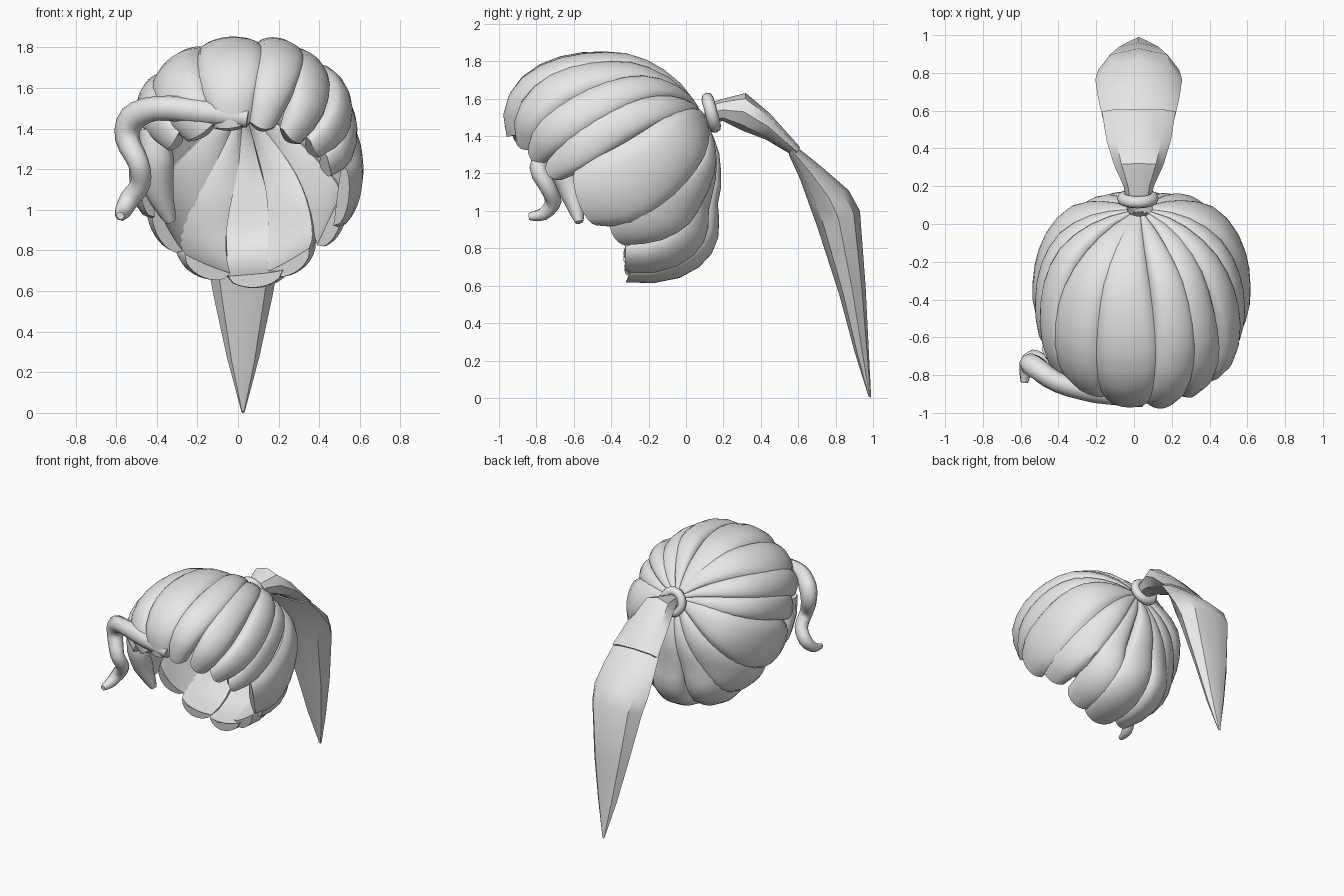
import bpy, bmesh, math
from mathutils import Vector

if "Cube" in bpy.data.objects:
    bpy.data.objects.remove(bpy.data.objects["Cube"])

hair = bpy.data.materials.new("hair grey")
hair.diffuse_color = (0.8, 0.8, 0.8, 1)
hair.use_nodes = True
hair.node_tree.nodes["Principled BSDF"].inputs["Base Color"].default_value = hair.diffuse_color

CENTRE = Vector((0.03, -0.38, 1.3))
AXIS = Vector((0, 0.91, 0.42))      # from the head centre to the hair tie
UP = Vector((0, -0.42, 0.91))
SIDE = Vector((1, 0, 0))


def loft(name, rings, angle=40):
    """Join closed rings of points into a capped solid."""
    bm = bmesh.new()
    rows = [[bm.verts.new(p) for p in ring] for ring in rings]
    n = len(rows[0])
    for a, b in zip(rows, rows[1:]):
        for i in range(n):
            j = (i + 1) % n
            bm.faces.new((a[i], a[j], b[j], b[i]))
    bm.faces.new(rows[0])
    bm.faces.new(rows[-1])
    bmesh.ops.recalc_face_normals(bm, faces=bm.faces)
    mesh = bpy.data.meshes.new(name)
    bm.to_mesh(mesh)
    bm.free()
    mesh.materials.append(hair)
    ob = bpy.data.objects.new(name, mesh)
    bpy.context.collection.objects.link(ob)
    bpy.ops.object.select_all(action='DESELECT')
    ob.select_set(True)
    bpy.context.view_layer.objects.active = ob
    bpy.ops.object.shade_smooth_by_angle(angle=math.radians(angle))
    return ob


def head_radius(d):
    """Distance from the head centre to a rounded egg in direction d."""
    size = (0.525, 0.54, 0.52 if d.z > 0 else 0.675)
    return sum(abs(c / s) ** 2.25 for c, s in zip(d, size)) ** (-1 / 2.25)


def lean(p):
    """Push the crown and fringe forward and fill out the nape."""
    t = min(1, max(0, (p.z - 1.3) / 0.45))
    y = p.y - 0.07 * t
    if y < CENTRE.y:
        y = CENTRE.y + (y - CENTRE.y) * (1 + 0.05 * min(1, 3 * t))
    else:
        y += (y - CENTRE.y) * 0.36 * max(0, min(1, (1.02 - p.z) / 0.38))
    return Vector((p.x, y, p.z))


def lock(name, phi0, phi1, end, lift):
    """A puffy lock combed from the tie over the head to angle end."""
    mid, half = (phi0 + phi1) / 2, (phi1 - phi0) / 2
    rows, cols = 13, 10
    rings = []
    for r in range(rows):
        t = r / (rows - 1)
        swell = min(1, 0.25 + 2.2 * t)
        tip = max(0, (t - 0.8) / 0.2)
        width = half * (1.06 - 0.1 * tip ** 2)
        sway = 3 * math.sin(t * 5 + mid)
        outer, inner = [], []
        for c in range(cols + 1):
            u = 2 * c / cols - 1
            theta = math.radians(7 + (end - 7) * t * (1 - 0.03 * u * u * t))
            phi = math.radians(mid + sway + width * u)
            d = (AXIS * math.cos(theta)
                 + (UP * math.cos(phi) + SIDE * math.sin(phi)) * math.sin(theta))
            base = head_radius(d) + lift * swell
            puff = 0.05 * math.sqrt(max(0, 1 - u * u)) * swell - 0.015
            puff -= 0.03 * tip ** 2
            outer.append(lean(CENTRE + d * (base + puff)))
            inner.append(lean(CENTRE + d * (base - 0.045 - 0.015 * (1 - u * u))))
        rings.append(outer + inner[::-1])
    return loft(name, rings)


# Locks around the head: start angle, end angle, reach, lift
locks = [
    ("fringe_lock", 6, 30, 144, 0.01), ("fringe_lock", 28, 52, 142, 0.0),
    ("temple_lock", 50, 70, 137, 0.015), ("temple_lock", 68, 88, 131, 0.005),
    ("side_lock", 85, 124, 118, 0.035), ("nape_lock", 118, 145, 108, 0.01),
    ("nape_lock", 142, 166, 109, -0.01), ("nape_lock", 163, 190, 111, 0.005),
    ("nape_lock", 187, 212, 110, -0.01), ("nape_lock", 208, 238, 106, -0.01),
    ("side_lock", 235, 272, 115, 0.015), ("temple_lock", 270, 290, 126, 0.0),
    ("temple_lock", 288, 309, 134, 0.01), ("fringe_lock", 306, 338, 141, 0.0),
    ("fringe_lock", 332, 368, 144, 0.0),
]
for args in locks:
    lock(*args)


def strand(name, pts, flat=0.9):
    """A loose strand through points given as x, y, z, radius."""
    path = [Vector(p[:3]) for p in pts]
    fine = []
    for i in range(len(path) - 1):
        p0, p1 = path[max(i - 1, 0)], path[i]
        p2, p3 = path[i + 1], path[min(i + 2, len(path) - 1)]
        for k in range(3):
            s = k / 3
            p = (p1 * 2 + (p2 - p0) * s + (p0 * 2 - p1 * 5 + p2 * 4 - p3) * s * s
                 + (p1 * 3 - p0 - p2 * 3 + p3) * s ** 3) / 2
            fine.append((p, pts[i][3] * (1 - s) + pts[i + 1][3] * s))
    fine.append((path[-1], pts[-1][3]))
    rings = []
    for i, (p, rad) in enumerate(fine):
        tan = (fine[min(i + 1, len(fine) - 1)][0] - fine[max(i - 1, 0)][0]).normalized()
        across = tan.cross(Vector((0, 1, 0))).normalized()
        depth = across.cross(tan)
        rings.append([p + across * rad * math.cos(a) + depth * rad * flat * math.sin(a)
                      for a in (k * math.tau / 8 for k in range(8))])
    return loft(name, rings, 60)


# Loose strands on the left of the face
strand("curled_strand", [
    (0.05, -0.93, 1.45, 0.045), (-0.2, -0.89, 1.485, 0.065), (-0.4, -0.84, 1.5, 0.06),
    (-0.52, -0.76, 1.45, 0.068), (-0.545, -0.74, 1.35, 0.06), (-0.49, -0.79, 1.23, 0.052),
    (-0.48, -0.74, 1.13, 0.05), (-0.535, -0.71, 1.05, 0.05),
    (-0.57, -0.76, 0.985, 0.04), (-0.58, -0.84, 0.97, 0.02)])
strand("cheek_strand", [
    (-0.42, -0.66, 1.4, 0.07), (-0.4, -0.66, 1.25, 0.085),
    (-0.39, -0.61, 1.1, 0.075), (-0.33, -0.57, 0.94, 0.025)])


def tail(name, sections):
    """Ponytail piece: outer y, z, inner y, z and half width per section."""
    rings = []
    for yo, zo, yi, zi, w in sections:
        mid = Vector((0.025, (yo + yi) / 2, (zo + zi) / 2))
        out = Vector((0, (yo - yi) / 2, (zo - zi) / 2))
        rings.append([mid + out * math.sin(a) + SIDE * w * math.cos(a)
                      for a in (k * math.tau / 8 for k in range(8))])
    return loft(name, rings, 35)


# Ponytail: a short raised base and a long pointed fall
tail("ponytail_base", [
    (0.1, 1.57, 0.1, 1.47, 0.06), (0.2, 1.6, 0.2, 1.48, 0.08),
    (0.32, 1.63, 0.3, 1.43, 0.13), (0.45, 1.52, 0.43, 1.38, 0.17),
    (0.61, 1.34, 0.58, 1.29, 0.195)])
tail("ponytail_fall", [
    (0.57, 1.36, 0.55, 1.3, 0.19), (0.72, 1.24, 0.61, 1.17, 0.215),
    (0.87, 1.11, 0.66, 1.03, 0.23), (0.93, 1.0, 0.7, 0.92, 0.215),
    (0.96, 0.6, 0.82, 0.55, 0.145), (0.975, 0.3, 0.9, 0.25, 0.08),
    (0.99, 0.0, 0.975, 0.01, 0.008)])

# Hair tie
bpy.ops.mesh.primitive_torus_add(
    major_radius=0.078, minor_radius=0.033, major_segments=20, minor_segments=8,
    location=(0.02, 0.135, 1.525), rotation=(math.radians(-75), 0, 0))
tie = bpy.context.object
tie.name = "hair_tie"
tie.data.materials.append(hair)
bpy.ops.object.shade_smooth_by_angle(angle=math.radians(60))
